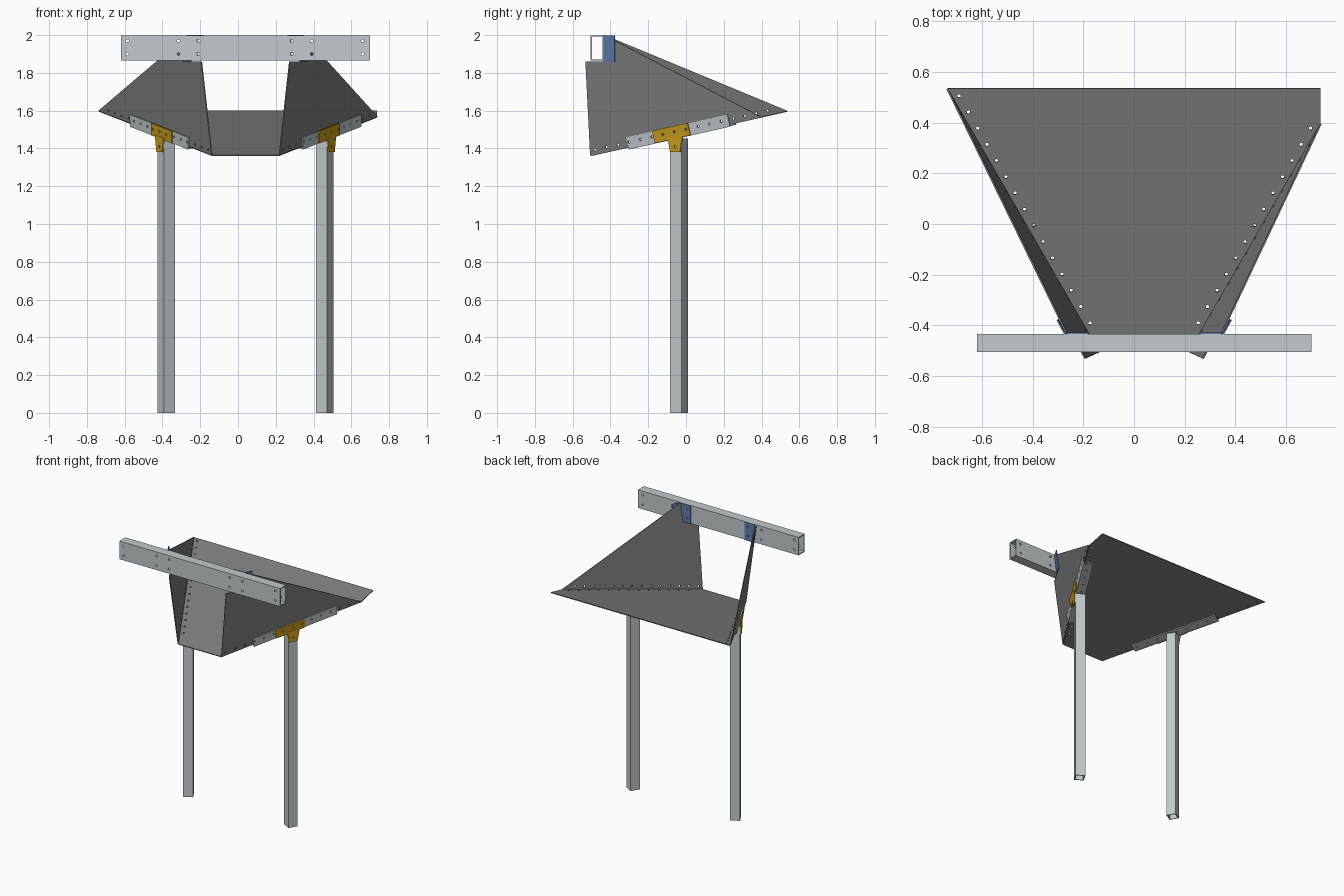
import bpy, bmesh
from mathutils import Vector as V

cube = bpy.data.objects.get("Cube")
if cube:
    bpy.data.objects.remove(cube, do_unlink=True)

MID = 0.04      # symmetry line of the chute
T = 0.006       # sheet thickness


def material(name, rgb):
    m = bpy.data.materials.new(name)
    m.use_nodes = True
    m.diffuse_color = (*rgb, 1)
    m.node_tree.nodes["Principled BSDF"].inputs["Base Color"].default_value = (*rgb, 1)
    return m


SHEET = material("dark grey sheet", (0.21, 0.21, 0.21))
STEEL = material("pale steel", (0.54, 0.59, 0.61))
YELLOW = material("yellow bracket paint", (0.58, 0.34, 0.01))
BLUE = material("blue bracket paint", (0.11, 0.2, 0.43))


def side_point(p, s):
    # s = +1 or -1 places a half-model point on that side; 0 keeps it as is
    return V((MID + s * p.x, p.y, p.z)) if s else p


def finish(name, bm, mat):
    bmesh.ops.recalc_face_normals(bm, faces=bm.faces)
    me = bpy.data.meshes.new(name)
    bm.to_mesh(me)
    bm.free()
    me.materials.append(mat)
    ob = bpy.data.objects.new(name, me)
    bpy.context.collection.objects.link(ob)
    return ob


def add_prism(bm, pts, depth, s):
    rings = [[bm.verts.new(side_point(p + o, s)) for p in pts] for o in (V(), depth)]
    n = len(pts)
    bm.faces.new(rings[0])
    bm.faces.new(rings[1][::-1])
    for i in range(n):
        j = (i + 1) % n
        bm.faces.new((rings[0][i], rings[0][j], rings[1][j], rings[1][i]))


def prism(name, pts, depth, mat, s=0):
    bm = bmesh.new()
    add_prism(bm, [V(p) for p in pts], depth, s)
    return finish(name, bm, mat)


def tube(name, start, a, b, length, wall, mat, s=0):
    # hollow rectangular tube, a and b are half-width vectors
    bm = bmesh.new()

    def ring(offset, inset):
        u, v = a - a.normalized() * inset, b - b.normalized() * inset
        return [bm.verts.new(side_point(start + offset + i * u + j * v, s))
                for i, j in ((-1, -1), (1, -1), (1, 1), (-1, 1))]
    loops = [ring(V(), 0), ring(length, 0), ring(length, wall), ring(V(), wall)]
    for k in range(4):
        p, q = loops[k], loops[(k + 1) % 4]
        for i in range(4):
            j = (i + 1) % 4
            bm.faces.new((p[i], p[j], q[j], q[i]))
    return finish(name, bm, mat)


def drill(ob, centres, axis, s=0, r=0.007):
    # cut a row of round holes along one axis
    axis = axis.normalized()
    u = axis.orthogonal().normalized()
    v = axis.cross(u)
    ring = [(1, 0), (.7, .7), (0, 1), (-.7, .7), (-1, 0), (-.7, -.7), (0, -1), (.7, -.7)]
    bm = bmesh.new()
    for c in centres:
        add_prism(bm, [c - axis * .05 + (u * i + v * j) * r for i, j in ring], axis * .1, s)
    cutter = finish("hole_cutter", bm, ob.data.materials[0])
    cutter.hide_render = True
    mod = ob.modifiers.new("holes", 'BOOLEAN')
    mod.operation = 'DIFFERENCE'
    mod.solver = 'EXACT'
    mod.object = cutter
    bpy.context.view_layer.objects.active = ob
    bpy.ops.object.modifier_apply(modifier=mod.name)
    bpy.data.objects.remove(cutter, do_unlink=True)


# Half-model frame: the fold line between floor and side panel
fold = V((.175, -.505, 1.365))
fold_end = V((.775, .535, 1.6))
front_top = V((.23, -.53, 1.86))
notch = V((.285, -.43, 1.86))
peak = V((.304, -.43, 2.0))
cut_end = fold.lerp(fold_end, .867)
along = (fold_end - fold).normalized()
out = along.cross(front_top - fold).normalized()
up = out.cross(along)
floor_up = V((0, -.22, .975)).normalized()
inward = floor_up.cross(along).normalized()


def on_fold(y):
    return fold.lerp(fold_end, (y - fold.y) / (fold_end.y - fold.y))


# Floor sheet with one trimmed back corner
floor = prism("floor_sheet", [side_point(fold, -1), side_point(fold, 1), side_point(cut_end, 1),
              V((.735, .535, 1.6)), side_point(fold_end, -1)], floor_up * -T, SHEET)

# Cross beam with bolt holes
beam = tube("cross_beam", V((-.62, -.47, 1.932)), V((0, .035, 0)), V((0, 0, .067)),
            V((1.32, 0, 0)), .007, STEEL)
drill(beam, [V((x, y, z)) for x in (-.585, -.315, -.21, .285, .39, .66)
             for y in (-.505, -.435) for z in (1.9, 1.97)], V((0, 1, 0)), r=.008)

for s, tag in ((1, "left"), (-1, "right")):
    end, last = (cut_end, .37) if s > 0 else (fold_end, .48)
    panel_holes = [on_fold(-.475 + .061 * i) + up * .022 for i in range(16)
                   if -.475 + .061 * i < last]
    floor_holes = [on_fold(-.402 + .064 * i) + inward * .024 for i in range(15)
                   if -.402 + .064 * i < last + .03]
    drill(floor, floor_holes, floor_up, s)

    # Side panel
    panel = prism(tag + "_side_panel", [fold, front_top, notch, peak, end], out * T, SHEET, s)
    drill(panel, panel_holes, out, s)

    # Angle iron: upright leg outside the panel, flat leg under the floor
    a, b = on_fold(-.3), on_fold(.235)
    o = out * (T + .0005)
    upright = prism(tag + "_angle_upright", [a + o - up * .016, b + o - up * .016,
                    b + o + up * .05, a + o + up * .05], out * T, STEEL, s)
    drill(upright, panel_holes, out, s)
    d = floor_up * -(T + .001)
    flat = prism(tag + "_angle_flat", [a + o + d, b + o + d, b + d + inward * .06,
                 a + d + inward * .06], floor_up * -T, STEEL, s)
    drill(flat, floor_holes, floor_up, s)

    # Hollow post turned to follow the panel
    h = V((.5, .866, 0))
    n = V((.866, -.5, 0))
    tube(tag + "_post", V((.42, -.037, 0)), h * .034, n * .034, V((0, 0, 1.452)), .006, STEEL, s)

    # T-shaped bracket joining angle iron and post
    c = on_fold(-.065) + out * (2 * T + .001)
    bar = prism(tag + "_bracket_bar", [c + along * i * .11 + up * j for i, j in
                ((-1, -.014), (1, -.014), (1, .053), (-1, .053))], out * .007, YELLOW, s)
    drill(bar, panel_holes, out, s)
    f = V((.42, -.037, 0)) + n * .035
    stem = prism(tag + "_bracket_stem", [f + h * i + V((0, 0, z)) for i, z in
                 ((-.03, 1.38), (.03, 1.38), (.046, 1.47), (-.046, 1.455))], n * .008, YELLOW, s)
    drill(stem, [f + V((0, 0, 1.41))], n, s)

    # Hanger bracket: one leg on the beam, one on the panel
    hanger = prism(tag + "_hanger_beam_leg", [(.222, -.434, 1.865), (.285, -.434, 1.865),
                   (.304, -.434, 2.0), (.222, -.434, 2.0)], V((0, T, 0)), BLUE, s)
    drill(hanger, [V((.248, -.43, z)) for z in (1.9, 1.97)], V((0, 1, 0)), s)
    back = (notch - front_top).normalized() * .065
    prism(tag + "_hanger_panel_leg", [p + o for p in (notch, peak, peak + back, notch + back)],
          out * T, BLUE, s)
